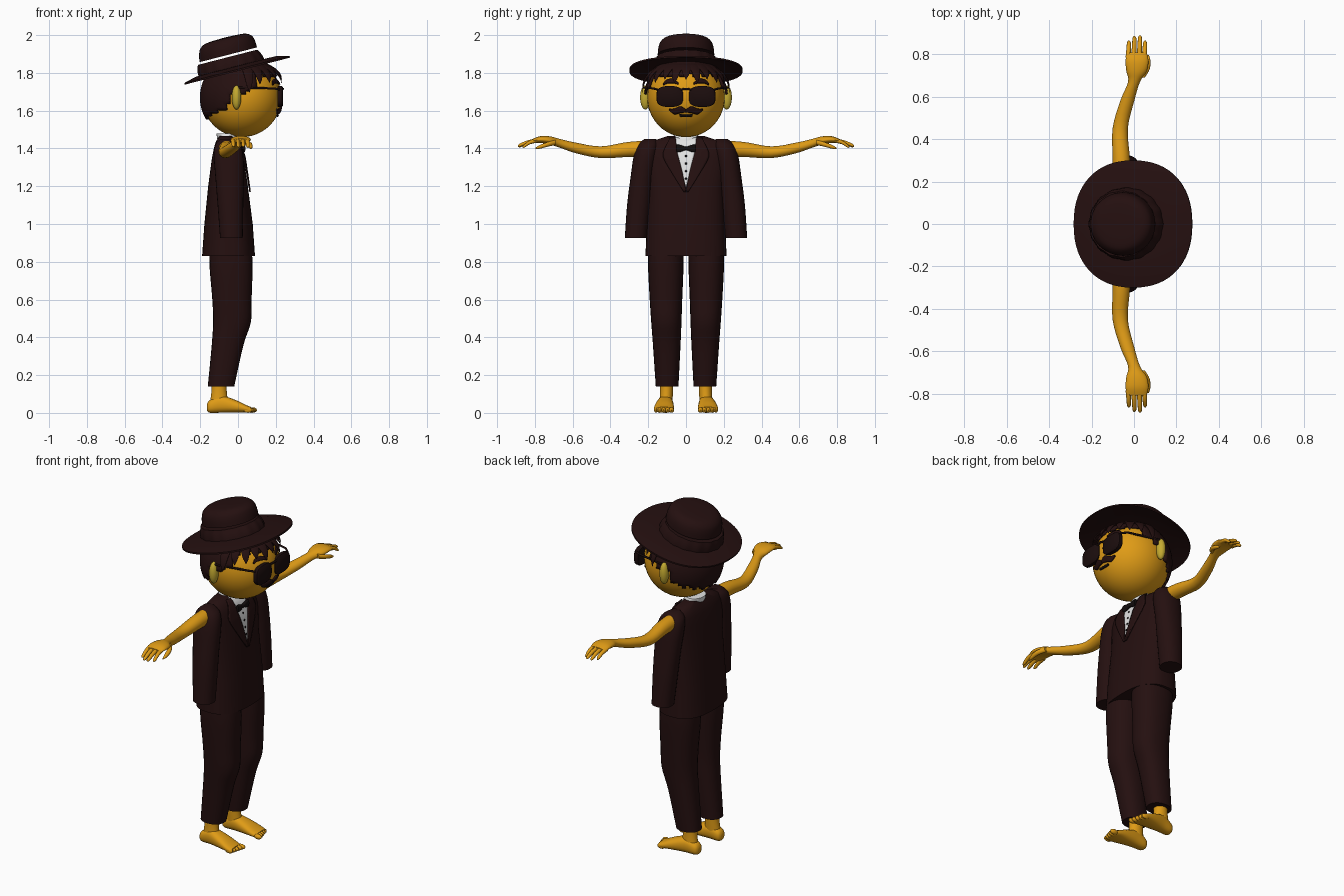
import bpy, bmesh, math
from mathutils import Vector, Matrix

if "Cube" in bpy.data.objects:
    bpy.data.objects.remove(bpy.data.objects["Cube"])


def material(name, r, g, b):
    m = bpy.data.materials.new(name)
    m.use_nodes = True
    m.diffuse_color = (r, g, b, 1)
    bsdf = m.node_tree.nodes["Principled BSDF"]
    bsdf.inputs["Base Color"].default_value = (r, g, b, 1)
    bsdf.inputs["Roughness"].default_value = 0.8
    return m


SKIN = material("golden skin", 0.74, 0.33, 0.008)
EAR = material("ear yellow", 0.55, 0.4, 0.03)
SUIT = material("dark brown cloth", 0.018, 0.005, 0.005)
LENS = material("dark glass", 0.011, 0.004, 0.004)
WHITE = material("white shirt", 0.78, 0.78, 0.78)
BLACK = material("black trim", 0.006, 0.004, 0.004)
X, Y, Z = Vector((1, 0, 0)), Vector((0, 1, 0)), Vector((0, 0, 1))
HEAD, R = Vector((0.02, 0, 1.67)), 0.21


def finish(name, bm, mat, angle=45):
    bmesh.ops.recalc_face_normals(bm, faces=bm.faces)
    me = bpy.data.meshes.new(name)
    bm.to_mesh(me)
    bm.free()
    ob = bpy.data.objects.new(name, me)
    bpy.context.collection.objects.link(ob)
    me.materials.append(mat)
    bpy.ops.object.select_all(action='DESELECT')
    ob.select_set(True)
    bpy.context.view_layer.objects.active = ob
    bpy.ops.object.shade_smooth_by_angle(angle=math.radians(angle))
    return ob


def smooth_rings(rings, steps):
    """Catmull-Rom interpolation between cross-sections."""
    out = []
    for i in range(len(rings) - 1):
        a, b, c, d = [rings[min(max(i + k, 0), len(rings) - 1)] for k in (-1, 0, 1, 2)]
        for s in range(steps):
            t = s / steps
            out.append([q + 0.5 * t * (r - p + t * (2 * p - 5 * q + 4 * r - w + t * (3 * (q - r) + w - p)))
                        for p, q, r, w in zip(a, b, c, d)])
    return out + [list(rings[-1])]


def loft(name, rings, u, v, mat, power=2, n=24, steps=4, pleat=0, closed=False):
    """Skin of cross-sections (x, y, z, half size along u, half size along v)."""
    bm = bmesh.new()
    loops = []
    for x, y, z, a, b in smooth_rings(rings, steps):
        loop = []
        for i in range(n):
            t = math.tau * i / n
            c, s = math.cos(t), math.sin(t)
            k = 1 + pleat * math.cos(16 * t)
            c = math.copysign(abs(c) ** (2 / power), c) * k * max(a, 0.001)
            s = math.copysign(abs(s) ** (2 / power), s) * k * max(b, 0.001)
            loop.append(bm.verts.new(Vector((x, y, z)) + u * c + v * s))
        loops.append(loop)
    pairs = list(zip(loops, loops[1:]))
    if closed:
        pairs.append((loops[-1], loops[0]))
    else:
        bm.faces.new(loops[0])
        bm.faces.new(loops[-1])
    for p, q in pairs:
        for i in range(n):
            j = (i + 1) % n
            bm.faces.new((p[i], p[j], q[j], q[i]))
    return finish(name, bm, mat)


def ball(name, centre, size, mat, n=32):
    bm = bmesh.new()
    m = Matrix.Translation(centre) @ Matrix.Diagonal((*size, 1))
    bmesh.ops.create_uvsphere(bm, u_segments=n, v_segments=n // 2, radius=1, matrix=m)
    return finish(name, bm, mat)


def patch(name, pairs, surface, lift, mat, cols=8):
    """Thin plate laid on a surface, between matching (y, z) edge points."""
    bm = bmesh.new()
    rows = []
    for p, q in smooth_rings([(*a, *b) for a, b in pairs], 4) and \
            [((r[0], r[1]), (r[2], r[3])) for r in smooth_rings([(*a, *b) for a, b in pairs], 4)]:
        row = []
        for i in range(cols + 1):
            y, z = [p[k] + (q[k] - p[k]) * i / cols for k in (0, 1)]
            row.append(bm.verts.new((surface(y, z) + lift, y, z)))
        rows.append(row)
    for r, s in zip(rows, rows[1:]):
        for i in range(cols):
            bm.faces.new((r[i], r[i + 1], s[i + 1], s[i]))
    ob = finish(name, bm, mat)
    mod = ob.modifiers.new("thickness", 'SOLIDIFY')
    mod.thickness, mod.offset = 0.008, 0
    return ob


def bar(name, points, radius, mat):
    cu = bpy.data.curves.new(name, 'CURVE')
    cu.dimensions, cu.bevel_depth, cu.bevel_resolution, cu.use_fill_caps = '3D', radius, 1, True
    sp = cu.splines.new('POLY')
    sp.points.add(len(points) - 1)
    for p, co in zip(sp.points, points):
        p.co = (*co, 1)
    ob = bpy.data.objects.new(name, cu)
    bpy.context.collection.objects.link(ob)
    cu.materials.append(mat)


# Jacket body: (height, back, front, half width)
JACKET = [(0.83, -0.19, 0.09, 0.215), (1.0, -0.178, 0.078, 0.207), (1.2, -0.158, 0.052, 0.2),
          (1.35, -0.138, 0.03, 0.215), (1.4, -0.128, 0.015, 0.215), (1.435, -0.118, 0, 0.19),
          (1.465, -0.1, -0.03, 0.1)]
loft("jacket", [((b + f) / 2, 0, z, (f - b) / 2, w) for z, b, f, w in JACKET], X, Y, SUIT, 2.6, 48, 1)


def chest(y, z):
    for lo, hi in zip(JACKET, JACKET[1:]):
        if z <= hi[0] or hi is JACKET[-1]:
            t = min((z - lo[0]) / (hi[0] - lo[0]), 1)
            _, b, f, w = [p + (q - p) * t for p, q in zip(lo, hi)]
            return (b + f) / 2 + (f - b) / 2 * max(1 - abs(y / w) ** 2.6, 0) ** (1 / 2.6)


def face(y, z):
    return HEAD.x + math.sqrt(max(R * R - y * y - (z - HEAD.z) ** 2, 0))


# Shirt front, collar, bow tie and buttons
patch("shirt_front", [((-w, z), (w, z)) for z, w in
                      ((1.455, 0.06), (1.4, 0.052), (1.3, 0.027), (1.2, 0.002))], chest, 0.003, WHITE)
loft("shirt_collar", [(-0.05, 0, 1.41, 0.055, 0.075), (-0.055, 0, 1.45, 0.055, 0.07),
                      (-0.065, 0, 1.478, 0.05, 0.062)], X, Y, WHITE)
loft("bow_tie", [(0.03, y, 1.4, 0.009, h) for y, h in
                 ((-0.05, 0.02), (-0.03, 0.019), (0, 0.009), (0.03, 0.019), (0.05, 0.02))], X, Z, BLACK, 3, 16)
for z in (1.36, 1.32, 1.28, 1.24):
    ball("shirt_button", (chest(0, z) + 0.008, 0, z), (0.004, 0.006, 0.006), BLACK, 8)

# Head, hair cap with a ragged lower edge
ball("head", HEAD, (R, 0.205, R), SKIN, 48)
bm = bmesh.new()
bmesh.ops.create_uvsphere(bm, u_segments=64, v_segments=40, radius=R + 0.012,
                          matrix=Matrix.Translation(HEAD))


def hairline(p):
    jag = 0.008 * math.sin(20 * math.atan2(p.y, p.x))
    if p.x < -0.04:
        return 1.56 + 0.5 * (p.x + 0.18) + jag
    return (1.69 if p.x < 0.04 else 1.72 if p.x < 0.1 else 1.79) + jag


bmesh.ops.delete(bm, geom=[f for f in bm.faces
                           if f.calc_center_median().z < hairline(f.calc_center_median())], context='FACES')
hair = finish("hair", bm, SUIT)
mod = hair.modifiers.new("thickness", 'SOLIDIFY')
mod.thickness = 0.012

# Fringe locks hanging below the brim
for i in range(-5, 6):
    az = math.radians(i * 16)
    tip = 1.765 - 0.018 * (i % 2) - 0.05 * max(abs(i) - 3, 0) / 2
    lock = []
    for k in range(5):
        t = k / 4
        z = 1.85 + (tip - 1.85) * t
        rad = math.sqrt(R * R - (z - HEAD.z) ** 2) + 0.012 + 0.014 * math.sin(t * 3) + 0.01 * t
        lock.append((HEAD.x + rad * math.cos(az), rad * math.sin(az), z,
                     0.014 * (1 - t), 0.034 * (1 - t) ** 0.6))
    radial = Vector((math.cos(az), math.sin(az), 0))
    loft("fringe_lock", lock, radial, Vector((-radial.y, radial.x, 0)), SUIT, 2, 10, 2)

# Hat tilted up at the front: brim, pleated band and crown
tilt = Matrix.Translation((-0.005, 0, 1.815)) @ Matrix.Rotation(math.radians(-14.4), 4, 'Y')
brim = loft("hat_brim", [(-0.02, 0, 0.022, 0.15, 0.15), (0, 0, 0.02, 0.22, 0.225), (0, 0, 0.003, 0.288, 0.3),
                         (0, 0, -0.006, 0.288, 0.3), (0, 0, 0.009, 0.22, 0.225), (-0.02, 0, 0.01, 0.15, 0.15)],
            X, Y, SUIT, 2.25, 64, 1, closed=True)
band = loft("hat_band", [(-0.025, 0, 0.01, 0.178, 0.172), (-0.028, 0, 0.045, 0.175, 0.168),
                         (-0.032, 0, 0.078, 0.16, 0.155)], X, Y, SUIT, 2, 96, 2, 0.012)
crown = loft("hat_crown", [(-0.025, 0, 0.09, 0.157, 0.15), (-0.022, 0, 0.13, 0.152, 0.146),
                           (-0.02, 0, 0.16, 0.138, 0.132), (-0.02, 0, 0.178, 0.1, 0.1),
                           (-0.02, 0, 0.183, 0.002, 0.002)], X, Y, SUIT, 2, 48, 4)
for ob in (brim, band, crown):
    ob.matrix_world = tilt

# Mouth and glasses bridge
patch("mouth", [((y, 1.567 + 3 * y * y), (y, 1.578 + 2 * y * y)) for y in (-0.035, -0.015, 0.015, 0.035)],
      face, 0.004, BLACK, 2)
bar("glasses_bridge", [(0.232, -0.03, 1.712), (0.238, 0, 1.716), (0.232, 0.03, 1.712)], 0.006, LENS)

# Everything paired left and right
for s, side in ((1, "left_"), (-1, "right_")):
    def pair(name, rings, u, v, mat, *a):
        return loft(side + name, [(x, y * s, z, p, q) for x, y, z, p, q in rings], u, v, mat, *a)

    ball(side + "ear", (-0.008, 0.215 * s, 1.67), (0.025, 0.028, 0.064), EAR, 24)
    pair("lens", [(0.208, 0.087, 1.675, 0.066, 0.052), (0.214, 0.087, 1.675, 0.07, 0.055),
                  (0.232, 0.085, 1.675, 0.07, 0.055), (0.238, 0.085, 1.675, 0.062, 0.048)], Y, Z, LENS, 3, 32, 1)
    bar(side + "glasses_arm", [(0.22, 0.152 * s, 1.712), (0.19, 0.175 * s, 1.718), (-0.01, 0.222 * s, 1.722)],
        0.006, LENS)
    patch(side + "eyebrow", [((y * s, lo), (y * s, hi)) for y, lo, hi in
          ((0.04, 1.738, 1.748), (0.065, 1.745, 1.767), (0.1, 1.745, 1.763), (0.12, 1.735, 1.742))],
          face, 0.006, SUIT, 3)
    patch(side + "moustache", [((y * s, lo), (y * s, hi)) for y, lo, hi in
          ((0, 1.592, 1.606), (0.03, 1.588, 1.622), (0.06, 1.582, 1.61), (0.088, 1.603, 1.609))],
          face, 0.007, SUIT, 3)
    patch(side + "lapel", [((a * s, z), (b * s, z)) for z, a, b in
          ((1.455, 0.055, 0.085), (1.38, 0.046, 0.12), (1.34, 0.036, 0.115), (1.27, 0.018, 0.075),
           (1.17, 0, 0.012))], chest, 0.008, SUIT, 6)

    # Hanging sleeves
    pair("sleeve", [(-0.06, 0.19, 1.45, 0.03, 0.03), (-0.055, 0.2, 1.42, 0.065, 0.055),
                    (-0.05, 0.215, 1.36, 0.078, 0.062), (-0.045, 0.233, 1.25, 0.075, 0.06),
                    (-0.04, 0.25, 1.1, 0.068, 0.062), (-0.035, 0.266, 0.925, 0.06, 0.058)], X, Y, SUIT, 2.2)

    # Bare arms, hands and fingers
    pair("arm", [(-0.06, 0.12, 1.4, 0.045, 0.045), (-0.06, 0.3, 1.395, 0.041, 0.04),
                 (-0.065, 0.45, 1.38, 0.036, 0.031), (-0.032, 0.58, 1.402, 0.033, 0.028),
                 (0, 0.67, 1.428, 0.028, 0.023), (0.012, 0.72, 1.442, 0.048, 0.022),
                 (0.014, 0.77, 1.447, 0.054, 0.018), (0.014, 0.81, 1.44, 0.046, 0.012)], X, Z, SKIN)
    for x, tip, drop in ((-0.028, 0.865, 1.412), (-0.002, 0.886, 1.41), (0.024, 0.89, 1.412), (0.048, 0.865, 1.408)):
        pair("finger", [(x, 0.785, 1.443, 0.012, 0.012), (x + 0.003, (tip + 0.785) / 2, 1.433, 0.011, 0.011),
                        (x + 0.004, tip - 0.01, drop + 0.005, 0.009, 0.009),
                        (x + 0.004, tip, drop, 0.003, 0.003)], X, Z, SKIN, 2, 10, 3)
    pair("thumb", [(0.035, 0.69, 1.432, 0.015, 0.014), (0.06, 0.73, 1.422, 0.014, 0.013),
                   (0.067, 0.775, 1.408, 0.01, 0.01), (0.066, 0.798, 1.4, 0.003, 0.003)], X, Z, SKIN, 2, 10)

    # Trouser legs
    pair("trouser_leg", [(-0.04, 0.105, 0.9, 0.11, 0.092), (-0.037, 0.107, 0.78, 0.114, 0.094),
                         (-0.032, 0.106, 0.6, 0.104, 0.086), (-0.032, 0.104, 0.48, 0.1, 0.08),
                         (-0.055, 0.102, 0.36, 0.084, 0.073), (-0.09, 0.1, 0.14, 0.07, 0.06)], X, Y, SUIT, 2.3)

    # Ankles, bare feet and toes
    pair("ankle", [(-0.1, 0.103, 0.2, 0.04, 0.036), (-0.1, 0.103, 0.12, 0.04, 0.034),
                   (-0.1, 0.107, 0.04, 0.05, 0.035)], X, Y, SKIN)
    pair("foot", [(-0.165, 0.107, 0.03, 0.015, 0.015), (-0.15, 0.107, 0.034, 0.032, 0.033),
                  (-0.09, 0.109, 0.046, 0.04, 0.045), (-0.01, 0.114, 0.034, 0.05, 0.033),
                  (0.045, 0.117, 0.021, 0.053, 0.02), (0.07, 0.117, 0.017, 0.046, 0.014)], Y, Z, SKIN, 2.4)
    for k in range(5):
        ball(side + "toe", (0.076 - 0.006 * k, (0.077 + 0.0205 * k) * s, 0.015),
             (0.025, 0.014 - 0.001 * k, 0.0145), SKIN, 12)
